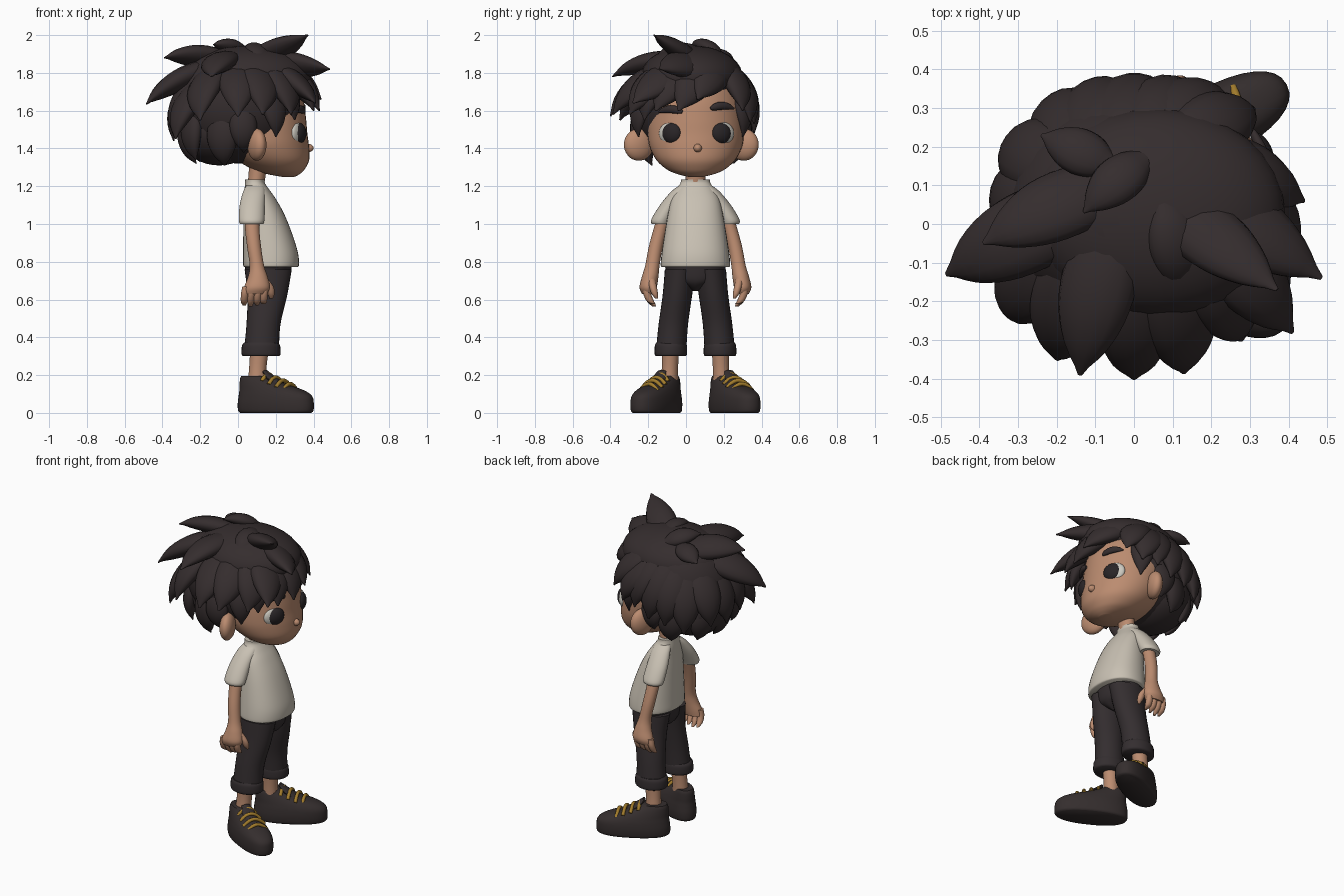
import bpy, bmesh, math
from mathutils import Vector as V, Matrix

C = 0.05  # the figure's mirror plane lies at y = C; it faces +x


def mat(name, r, g, b):
    m = bpy.data.materials.new(name)
    m.diffuse_color = (r, g, b, 1)
    return m


SKIN = mat("skin", .50, .262, .162)
HAIR = mat("dark hair", .035, .026, .027)
CLOTH = mat("dark trousers", .034, .027, .029)
SHOE = mat("dark shoe", .035, .027, .027)
SHIRT = mat("cream shirt", .58, .53, .45)
LACE = mat("mustard lace", .36, .20, .025)
WHITE = mat("eye white", .62, .60, .54)
IRIS = mat("eye black", .022, .018, .020)


def smooth_rows(rows, sub=5):
    """Catmull-Rom interpolation of tuples."""
    out, n = [], len(rows)
    for i in range(n - 1):
        p = [rows[max(0, min(n - 1, i + k))] for k in (-1, 0, 1, 2)]
        for j in range(sub):
            t = j / sub
            out.append([.5 * (2 * b + (c - a) * t + (2 * a - 5 * b + 4 * c - d) * t * t
                              + (3 * b - a - 3 * c + d) * t ** 3) for a, b, c, d in zip(*p)])
    return out + [list(rows[-1])]


def finish(name, bm, m, matrix=None):
    bmesh.ops.recalc_face_normals(bm, faces=bm.faces)
    me = bpy.data.meshes.new(name)
    bm.to_mesh(me)
    bm.free()
    me.materials.append(m)
    me.polygons.foreach_set("use_smooth", [True] * len(me.polygons))
    me.set_sharp_from_angle(angle=math.radians(50))
    o = bpy.data.objects.new(name, me)
    bpy.context.collection.objects.link(o)
    if matrix:
        o.matrix_world = matrix
    return o


def loft(name, rings, m, sides=28, power=2.0, matrix=None):
    """Skin rings of (centre, axis a, axis b) and cap both ends."""
    bm = bmesh.new()
    loops = []
    for c, a, b in rings:
        loop = []
        for i in range(sides):
            t = 2 * math.pi * i / sides
            ct, st = math.cos(t), math.sin(t)
            u = math.copysign(abs(ct) ** (2 / power), ct)
            v = math.copysign(abs(st) ** (2 / power), st)
            loop.append(bm.verts.new(c + a * u + b * v))
        loops.append(loop)
    for p, q in zip(loops, loops[1:]):
        for i in range(sides):
            j = (i + 1) % sides
            bm.faces.new((p[i], p[j], q[j], q[i]))
    bm.faces.new(loops[0])
    bm.faces.new(loops[-1])
    return finish(name, bm, m, matrix)


def column(name, rows, m, s=0, sides=28, power=2.0, matrix=None, mid=C):
    """Rows of (z, x, y offset, rx, ry); s picks the side (0 = centred)."""
    rings = [(V((x, mid + s * off, z)), V((max(rx, .003), 0, 0)), V((0, max(ry, .003), 0)))
             for z, x, off, rx, ry in smooth_rows(rows)]
    return loft(name, rings, m, sides, power, matrix)


def sweep(name, pts, radii, m, out, flat=1.0, sides=10, matrix=None):
    """Tube along points; out(p) gives the thin direction."""
    rings = []
    for i, p in enumerate(pts):
        t = (pts[min(i + 1, len(pts) - 1)] - pts[max(i - 1, 0)]).normalized()
        n = out(p)
        n = (n - t * n.dot(t)).normalized()
        rings.append((p, t.cross(n) * radii[i], n * radii[i] * flat))
    return loft(name, rings, m, sides, 2.0, matrix)


def ball(name, c, r, m, turn=0):
    bm = bmesh.new()
    bmesh.ops.create_uvsphere(bm, u_segments=32, v_segments=20, radius=1)
    mx = Matrix.Translation(c) @ Matrix.Rotation(turn, 4, 'Z') @ Matrix.Diagonal((*r, 1))
    bmesh.ops.transform(bm, matrix=mx, verts=bm.verts)
    return finish(name, bm, m)


# Head, neck and nose
column("head", [(1.25, .265, 0, .035, .04), (1.265, .24, 0, .088, .10), (1.29, .215, 0, .138, .155),
                (1.34, .185, 0, .192, .21), (1.41, .15, 0, .226, .245), (1.48, .135, 0, .232, .255),
                (1.56, .11, 0, .25, .258), (1.66, .095, 0, .25, .25), (1.76, .08, 0, .22, .22),
                (1.85, .06, 0, .12, .12)], SKIN, sides=40, mid=.052)
column("neck", [(1.17, .09, 0, .045, .055), (1.25, .10, 0, .045, .053), (1.34, .11, 0, .05, .055)], SKIN)
ball("nose", (.372, .062, 1.402), (.028, .022, .022), SKIN)

# Torso
column("shirt", [(.772, .175, 0, .140, .178), (.785, .175, 0, .148, .184), (.85, .172, 0, .145, .178),
                 (.95, .157, 0, .129, .163), (1.05, .138, 0, .108, .146), (1.13, .118, 0, .084, .128),
                 (1.18, .101, 0, .066, .102), (1.215, .09, 0, .053, .08), (1.235, .09, 0, .052, .076)],
       SHIRT, sides=36, power=2.2)
column("trouser_hips", [(.645, .16, 0, .05, .01), (.67, .16, 0, .09, .06), (.71, .16, 0, .115, .14),
                        (.80, .16, 0, .125, .165)], CLOTH)

for s, side in ((-1, "right"), (1, "left")):
    # Arms and hands
    column(side + "_sleeve", [(1.205, .09, .05, .045, .035), (1.17, .085, .085, .058, .045),
                              (1.10, .075, .135, .066, .053), (1.025, .072, .178, .068, .055),
                              (1.00, .072, .183, .062, .048)], SHIRT, s)
    column(side + "_arm", [(1.08, .075, .15, .04, .04), (.98, .075, .183, .038, .037),
                           (.88, .085, .21, .037, .037), (.78, .10, .228, .038, .038),
                           (.72, .105, .24, .052, .044), (.665, .10, .25, .068, .046),
                           (.63, .09, .247, .062, .036)], SKIN, s)
    for k in range(4):
        x = .040 + k * .034
        column(side + "_finger", [(.67, x, .255, .017, .022), (.63, x - .004, .255, .020, .021),
                                  (.59, x - .007, .238, .018, .019),
                                  (.562 + .007 * abs(k - 1), x - .007, .218, .008, .009)], SKIN, s, 12)
    column(side + "_thumb", [(.72, .13, .235, .02, .02), (.67, .165, .225, .022, .02),
                             (.63, .175, .215, .018, .017), (.605, .176, .205, .007, .007)], SKIN, s, 12)
    # Legs
    column(side + "_trouser_leg", [(.76, .16, .08, .125, .082), (.62, .155, .096, .105, .078),
                                   (.47, .135, .117, .09, .078), (.34, .125, .128, .092, .08)], CLOTH, s)
    column(side + "_cuff", [(.30, .122, .13, .094, .078), (.312, .122, .13, .103, .086),
                            (.355, .122, .13, .101, .085), (.372, .122, .13, .09, .078)], CLOTH, s)
    column(side + "_ankle", [(.14, .10, .14, .05, .047), (.24, .105, .135, .046, .043),
                             (.35, .115, .132, .05, .047)], SKIN, s)
    # Shoes, modelled along local x, then turned outwards
    place = Matrix.Translation((.2, C + s * .207, 0)) @ Matrix.Rotation(s * math.radians(28), 4, 'Z')
    column(side + "_shoe", [(0, 0, 0, .205, .082), (.012, 0, 0, .218, .09), (.05, 0, 0, .22, .093),
                            (.09, -.003, 0, .212, .089), (.12, -.025, 0, .186, .081),
                            (.15, -.072, 0, .138, .07), (.18, -.115, 0, .092, .058),
                            (.196, -.125, 0, .075, .05)], SHOE, 0, 32, 2.3, place, 0)
    tongue = [V((.03, 0, .15)), V((-.03, 0, .185)), V((-.065, 0, .22))]
    sweep(side + "_tongue", tongue, [.04, .042, .025], SHOE, lambda p: V((1, 0, 1)), .4, 12, place)
    for u, z, w in ((-.045, .205, .052), (.0, .188, .060), (.045, .172, .064), (.085, .154, .058)):
        arc = [V((u - .01 + .02 * k / 8, w * (k / 4 - 1), z - .038 * (k / 4 - 1) ** 2)) for k in range(9)]
        sweep(side + "_lace", arc, [.011] * 9, LACE, lambda p: V((0, 0, 1)), 1, 8, place)
    # Ears
    ball(side + "_ear", (.10, .028 + s * .278, 1.42), (.045, .082, .085), SKIN, s * -.35)
    # Eyes and brows: the iris sits on the white, shifted inwards
    a = .45
    eye = V((.312, .056 + s * .137, 1.48))
    ball(side + "_eye_white", eye, (.028, .067, .060), WHITE, s * a)
    iris = eye + V((math.cos(a), s * math.sin(a), 0)) * .007 + V((math.sin(a), -s * math.cos(a), 0)) * .011
    ball(side + "_iris", iris, (.034, .056, .055), IRIS, s * a)
    brow = [V((.352 - .055 * (k / 6) ** 1.3, .055 + s * (.075 + .125 * k / 6),
               1.595 + s * .009 + .022 * math.sin(math.pi * (k / 6 * .8 + .1)))) for k in range(7)]
    sweep(side + "_brow", brow, [.009, .018, .021, .021, .019, .014, .004], HAIR, lambda p: V((1, 0, 0)), .7)

# Hair mass
HC, HR = V((.0, .03, 1.63)), V((.33, .31, .31))
ball("hair_cap", HC, HR, HAIR)
ball("hair_nape", (-.10, .04, 1.50), (.22, .25, .19), HAIR)
ball("hair_crown", (.06, .03, 1.78), (.33, .27, .165), HAIR)


def lock(base, tip, w, push=1.2, flat=.55):
    """Tapered lock bending over the hair cap from base to tip."""
    b, t = V(base), V(tip)
    d = (b + t) / 2 - HC
    e = V((d.x / HR.x, d.y / HR.y, d.z / HR.z)).length
    m = HC + d / e * max(e, push)
    n = 15
    pts = [b * (1 - u) ** 2 + m * 2 * u * (1 - u) + t * u * u for u in (i / n for i in range(n + 1))]
    prof = smooth_rows([(.5,), (.9,), (1.05,), (.95,), (.6,), (.06,)], 12)
    rad = [w * prof[i * 4][0] for i in range(n + 1)]
    sweep("hair_lock", pts, rad, HAIR, lambda p: p - HC, flat, 14)


# Outstanding spikes
for tip, base, w in [((-.485, -.13, 1.635), (-.04, .08, 1.85), .105), ((-.39, -.05, 1.88), (-.0, .12, 1.84), .09),
                     ((-.33, -.23, 1.45), (-.10, 0, 1.82), .10), ((-.20, -.35, 1.55), (-.08, .02, 1.85), .10),
                     ((-.14, -.39, 1.78), (-.03, .08, 1.86), .095), ((0, -.40, 1.57), (0, .04, 1.86), .10),
                     ((.13, -.385, 1.58), (.06, .02, 1.86), .10), ((.28, -.30, 1.58), (.12, 0, 1.86), .10),
                     ((.41, -.28, 1.64), (.12, .05, 1.85), .10), ((.485, -.14, 1.82), (.08, .12, 1.84), .10),
                     ((.37, -.17, 2.0), (.05, .08, 1.84), .085)]:
    lock(base, tip, w)
# Fringe and sideburns
for tip, base, w in [((.40, -.16, 1.60), (.12, .05, 1.86), .10), ((.43, -.04, 1.60), (.12, .12, 1.87), .105),
                     ((.44, .06, 1.66), (.10, .17, 1.86), .095), ((.20, -.25, 1.46), (.12, -.15, 1.78), .07),
                     ((.30, -.22, 1.55), (.16, -.1, 1.82), .075), ((.31, .30, 1.60), (.08, .18, 1.86), .085),
                     ((.20, .30, 1.46), (.10, .2, 1.80), .07), ((.22, .34, 1.54), (.02, .16, 1.85), .095)]:
    lock(base, tip, w)
# Flatter far side and back
for tip, base, w in [((.12, .36, 1.53), (.02, .15, 1.86), .095), ((.02, .36, 1.48), (-.04, .15, 1.86), .095),
                     ((-.09, .35, 1.46), (-.07, .14, 1.85), .095), ((-.20, .31, 1.42), (-.1, .13, 1.84), .095),
                     ((-.32, .20, 1.46), (-.10, .1, 1.84), .095), ((-.34, .07, 1.44), (-.10, .05, 1.84), .095),
                     ((-.34, -.07, 1.47), (-.10, 0, 1.84), .095), ((-.22, -.15, 1.34), (-.22, -.08, 1.65), .08),
                     ((-.22, .03, 1.32), (-.26, .03, 1.62), .08), ((-.20, .17, 1.33), (-.2, .13, 1.65), .08),
                     ((-.07, -.18, 1.31), (-.08, -.2, 1.62), .08), ((-.07, .25, 1.32), (-.08, .24, 1.62), .08),
                     ((.03, -.22, 1.38), (.02, -.22, 1.65), .07), ((.03, .28, 1.38), (.02, .26, 1.65), .07)]:
    lock(base, tip, w, 1.15)
# Tufts on the crown
for tip, base, w in [((-.13, .03, 1.95), (.03, .17, 1.90), .06), ((-.24, .23, 1.86), (-.06, .15, 1.90), .06),
                     ((.12, -.18, 1.83), (.08, .06, 1.92), .07)]:
    lock(base, tip, w, 1.1, .6)
